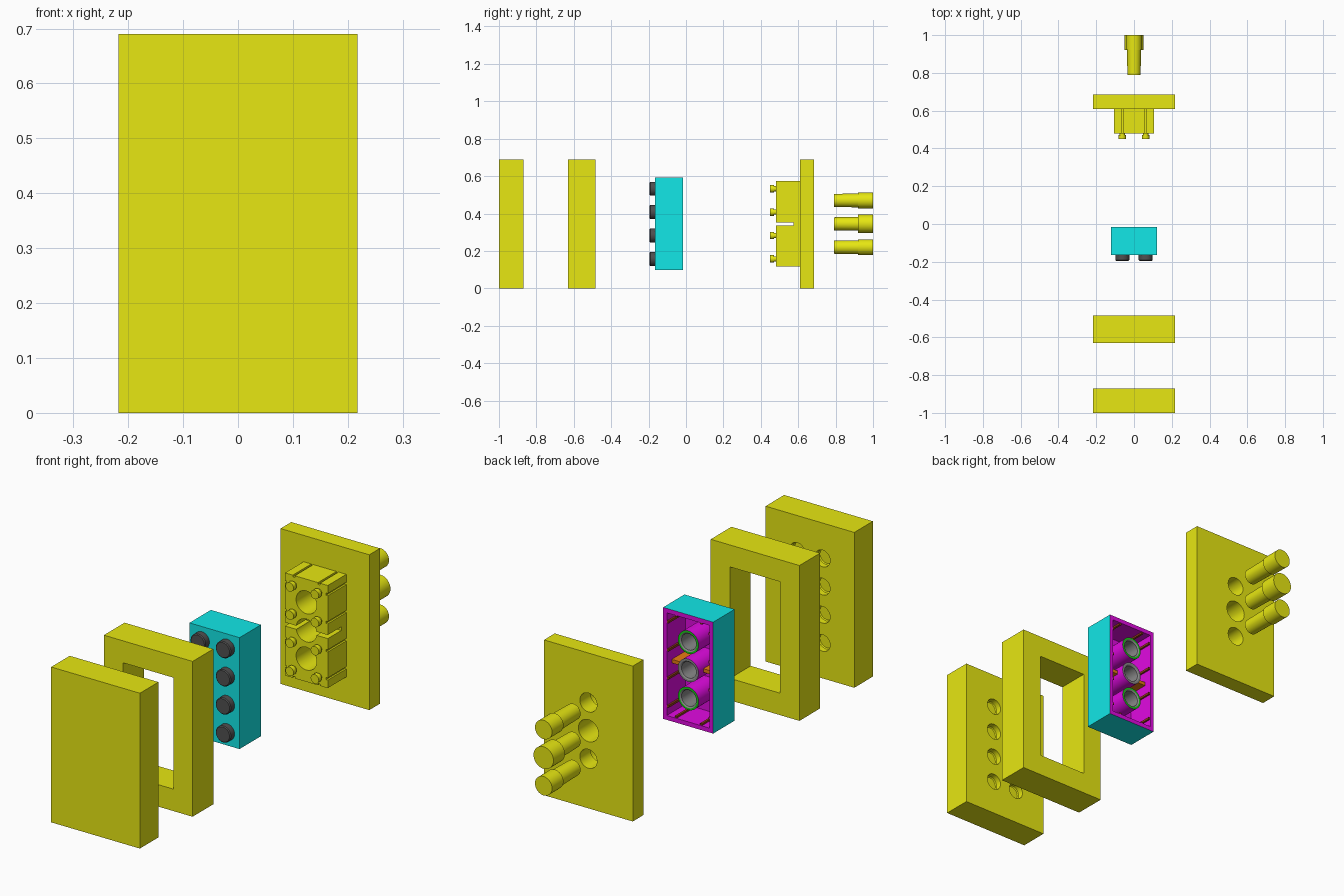
import bpy, bmesh, math

if "Cube" in bpy.data.objects:
    bpy.data.objects.remove(bpy.data.objects["Cube"])

def material(name, rgb):
    m = bpy.data.materials.new(name)
    m.diffuse_color = (*rgb, 1)
    m.use_nodes = True
    m.node_tree.nodes["Principled BSDF"].inputs["Base Color"].default_value = m.diffuse_color
    return m

YELLOW = material("mould_yellow", (0.8, 0.8, 0.006))
CYAN = material("brick_cyan", (0.006, 0.8, 0.8))
MAGENTA = material("cavity_magenta", (0.75, 0.003, 0.75))
DARK = material("stud_grey", (0.08, 0.08, 0.08))
GREY = material("bore_grey", (0.25, 0.25, 0.25))
GREEN = material("rim_green", (0.01, 0.6, 0.01))
ORANGE = material("web_orange", (0.8, 0.2, 0.006))
BROWN = material("rib_brown", (0.3, 0.05, 0.01))

CZ = 0.345                                              # height of the common axis
STUDS = [(x, CZ + k * 0.125) for x in (-0.062, 0.062) for k in (-1.5, -0.5, 0.5, 1.5)]
BORES = [CZ - 0.125, CZ, CZ + 0.125]

def finish(name, bm, mats):
    bmesh.ops.recalc_face_normals(bm, faces=bm.faces)
    me = bpy.data.meshes.new(name)
    bm.to_mesh(me)
    bm.free()
    for m in mats:
        me.materials.append(m)
    ob = bpy.data.objects.new(name, me)
    bpy.context.collection.objects.link(ob)
    return ob

def box(name, x, y, z, mat):
    bm = bmesh.new()
    bmesh.ops.create_cube(bm, size=1)
    for v in bm.verts:
        v.co = [(a + b) / 2 + c * (b - a) for (a, b), c in zip((x, y, z), v.co)]
    return finish(name, bm, [mat])

def lathe(name, profile, x, z, mats, closed=False, n=32):
    """Turn (radius, y) points around a y-axis; mats gives one per profile segment or one for all."""
    bm = bmesh.new()
    rings = [[bm.verts.new((x + r * math.cos(2 * math.pi * i / n), y,
                            z + r * math.sin(2 * math.pi * i / n))) for i in range(n)]
             for r, y in profile]
    pairs = list(zip(rings, rings[1:] + ([rings[0]] if closed else [])))
    for k, (a, b) in enumerate(pairs):
        for i in range(n):
            j = (i + 1) % n
            bm.faces.new((a[i], a[j], b[j], b[i])).material_index = k if len(mats) > 1 else 0
    if not closed:
        bm.faces.new(rings[0])
        bm.faces.new(rings[-1])
    return finish(name, bm, mats)

def combine(target, tools, operation='DIFFERENCE'):
    bpy.context.view_layer.objects.active = target
    for t in tools:
        mod = target.modifiers.new("combine", 'BOOLEAN')
        mod.operation, mod.object, mod.solver = operation, t, 'EXACT'
        mod.material_mode = 'TRANSFER'
        bpy.ops.object.modifier_apply(modifier=mod.name)
        bpy.data.objects.remove(t, do_unlink=True)

def stud(y, mat):
    return [lathe("stud", [(0.037, y + 0.02), (0.037, y - 0.026), (0.033, y - 0.03)], x, z, [mat])
            for x, z in STUDS]

def core_pin(y, mat):
    return [lathe("core_pin", [(0.014, y + 0.01), (0.014, y - 0.01), (0.02, y - 0.01), (0.02, y - 0.03)],
                  x, z, [mat], n=24) for x, z in STUDS]

def wall_strips(y0, y1, mat, inside):
    """Thin strips against the cavity walls, in line with the studs."""
    out = 0.004 if inside else 0.01
    w, d = 0.005, 0.008
    strips = []
    for s in (-1, 1):
        ex = sorted((s * (0.105 - d), s * (0.105 + out)))
        ez = sorted((CZ + s * (0.228 - d), CZ + s * (0.228 + out)))
        for k in (-1.5, -0.5, 0.5, 1.5):
            c = CZ + k * 0.125
            strips.append(box("side_rib", ex, (y0, y1), (c - w, c + w), mat))
        for c in (-0.062, 0.062):
            strips.append(box("end_rib", (c - w, c + w), (y0, y1), ez, mat))
    return strips

PLATE_X, PLATE_Z = (-0.218, 0.218), (0, 0.69)
BRICK_X, BRICK_Z = (-0.123, 0.123), (CZ - 0.2475, CZ + 0.2475)
CORE_X, CORE_Z = (-0.105, 0.105), (CZ - 0.228, CZ + 0.228)

# front plate with stud pockets on its rear face
front_plate = box("front_plate", PLATE_X, (-1, -0.87), PLATE_Z, YELLOW)
combine(front_plate, stud(-0.87, YELLOW))

# middle frame
frame = box("middle_frame", PLATE_X, (-0.63, -0.485), PLATE_Z, YELLOW)
combine(frame, [box("window", BRICK_X, (-0.7, -0.4), BRICK_Z, YELLOW)])

# brick shell with studs, open at the rear
brick = box("brick_shell", BRICK_X, (-0.165, -0.015), BRICK_Z, CYAN)
brick.data.materials.append(MAGENTA)
for p in brick.data.polygons:
    if p.normal.y > 0.9:
        p.material_index = 1
combine(brick, stud(-0.165, DARK), 'UNION')
combine(brick, [box("cavity", CORE_X, (-0.145, 0.05), CORE_Z, MAGENTA)])
combine(brick, core_pin(-0.145, MAGENTA))

# tubes, webs and wall ribs inside the brick
tubes = []
for i, z in enumerate(BORES):
    rim = GREY if i == 1 else GREEN
    tubes.append(lathe("brick_tube", [(0.0507, -0.147), (0.0507, -0.016), (0.042, -0.016), (0.036, -0.02),
                                      (0.036, -0.147)], 0, z, [MAGENTA, rim, GREY, GREY, MAGENTA], closed=True))
for s in (-1, 1):
    box("brick_web", sorted((s * 0.048, s * 0.107)), (-0.147, -0.05), (CZ - 0.008, CZ + 0.008), ORANGE)
wall_strips(-0.147, -0.018, BROWN, True)

# back plate with the core block
back = box("back_plate_and_core", PLATE_X, (0.61, 0.685), PLATE_Z, YELLOW)
combine(back, [box("core", CORE_X, (0.48, 0.63), CORE_Z, YELLOW)], 'UNION')
combine(back, core_pin(0.48, YELLOW), 'UNION')
combine(back, wall_strips(0.46, 0.61, YELLOW, False))
combine(back, [box("slot", (-0.2, 0.2), (0.44, 0.575), (CZ - 0.008, CZ + 0.008), YELLOW)])
for z, r in zip(BORES, (0.042, 0.049, 0.042)):
    combine(back, [lathe("bore", [(0.0507, 0.4), (0.0507, 0.61), (r, 0.61), (r, 0.75)], 0, z, [YELLOW])])

# loose bore pins behind the back plate
pins = [lathe("bore_pin", [(0.035, 0.79), (0.037, 0.92), (r, 0.92), (r, 1.0)], 0, z, [YELLOW])
        for z, r in zip(BORES, (0.042, 0.049, 0.042))]

# smooth the round parts, keep the edges sharp
bpy.ops.object.select_all(action='DESELECT')
for ob in [front_plate, brick, back] + tubes + pins:
    ob.select_set(True)
bpy.context.view_layer.objects.active = brick
bpy.ops.object.shade_smooth_by_angle(angle=math.radians(30))
